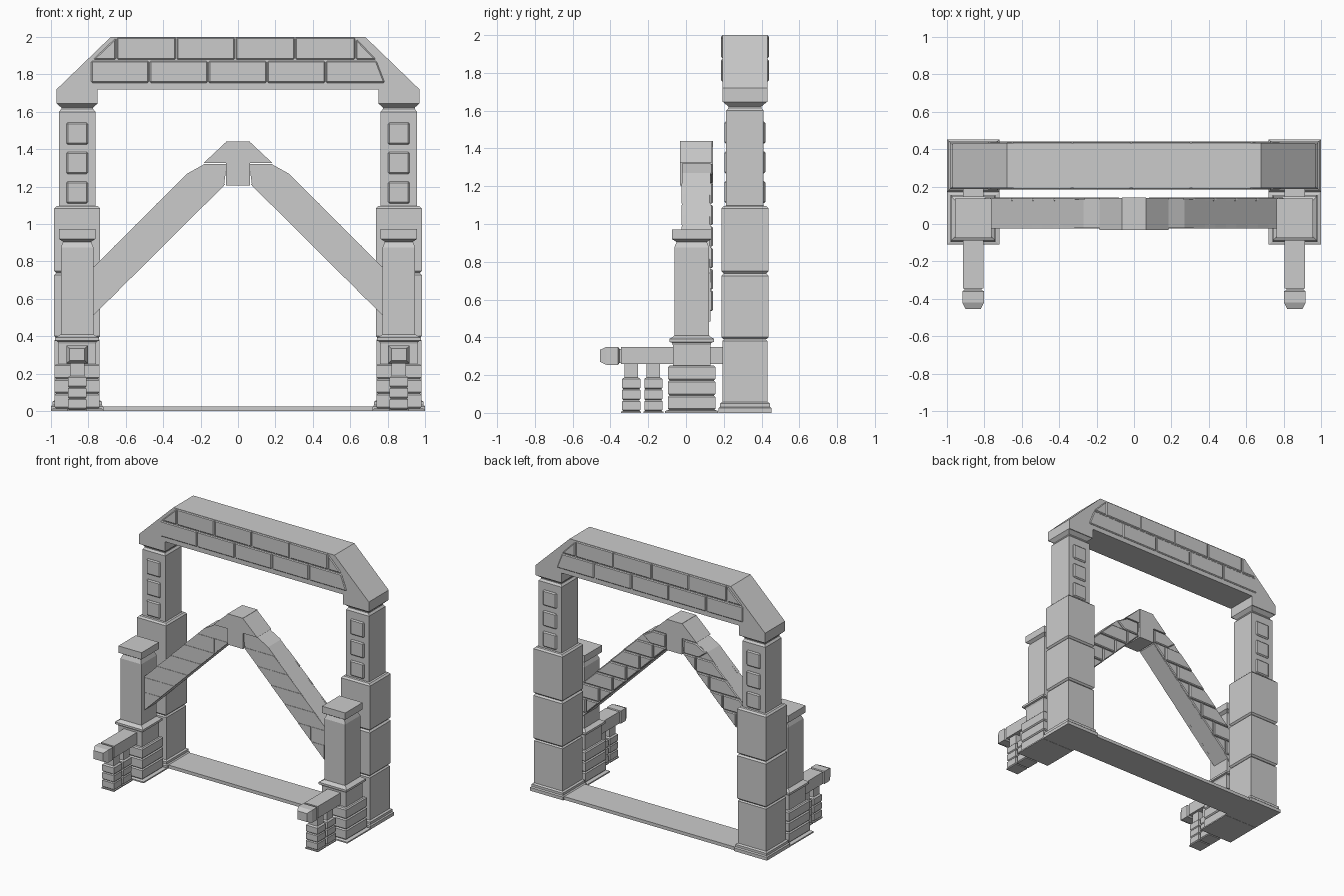
import bpy, bmesh
from mathutils import Matrix


def finish(name, bm, bevel=0):
    bmesh.ops.recalc_face_normals(bm, faces=bm.faces)
    me = bpy.data.meshes.new(name)
    bm.to_mesh(me)
    bm.free()
    ob = bpy.data.objects.new(name, me)
    bpy.context.collection.objects.link(ob)
    if bevel:
        m = ob.modifiers.new("bevel", "BEVEL")
        m.width, m.segments = bevel, 1
    return ob


def box(name, x0, x1, y0, y1, z0, z1, bevel=0):
    return prism(name, [(x0, z0), (x1, z0), (x1, z1), (x0, z1)], y0, y1, bevel)


def prism(name, pts, y0, y1, bevel=0):
    """Extrude an xz outline from y0 to y1."""
    bm = bmesh.new()
    a = [bm.verts.new((x, y0, z)) for x, z in pts]
    b = [bm.verts.new((x, y1, z)) for x, z in pts]
    bm.faces.new(a)
    bm.faces.new(b[::-1])
    for i in range(len(a)):
        j = (i + 1) % len(a)
        bm.faces.new((a[i], a[j], b[j], b[i]))
    return finish(name, bm, bevel)


def stack(name, loc, rings, rot=None):
    """Rectangular column through rings of (half x, half y, height)."""
    bm = bmesh.new()
    loops = [[bm.verts.new((sx * hx, sy * hy, z)) for sx, sy in
              ((-1, -1), (1, -1), (1, 1), (-1, 1))] for hx, hy, z in rings]
    bm.faces.new(loops[0][::-1])
    bm.faces.new(loops[-1])
    for a, b in zip(loops, loops[1:]):
        for i in range(4):
            j = (i + 1) % 4
            bm.faces.new((a[i], a[j], b[j], b[i]))
    if rot:
        bm.transform(rot)
    bm.transform(Matrix.Translation(loc))
    return finish(name, bm)


def block(hx, hy, z0, z1, c):
    """Rings of one chamfered stone in a stack."""
    return [(hx - c, hy - c, z0), (hx, hy, z0 + c), (hx, hy, z1 - c), (hx - c, hy - c, z1)]


# Threshold strip
box("threshold", -0.75, 0.75, 0.19, 0.44, 0, 0.025)

for s, side in ((-1, "left"), (1, "right")):
    cx = s * 0.86
    # Back column with foot, three stones, shaft and flared neck
    stack(side + "_back_column", (cx, 0.312, 0),
          [(0.14, 0.14, 0), (0.14, 0.14, 0.025), (0.132, 0.132, 0.032),
           (0.132, 0.132, 0.05), (0.12, 0.12, 0.058), (0.12, 0.12, 0.38), (0.11, 0.11, 0.39)]
          + block(0.123, 0.125, 0.39, 0.738, 0.012)
          + block(0.123, 0.125, 0.738, 1.095, 0.012)
          + [(0.097, 0.099, 1.097), (0.097, 0.099, 1.6), (0.085, 0.087, 1.615),
             (0.085, 0.087, 1.622), (0.11, 0.115, 1.645)])
    for z in (1.11, 1.268, 1.425):
        for y0, y1 in ((0.203, 0.225), (0.4, 0.421)):
            box(side + "_column_panel", cx - 0.058, cx + 0.058, y0, y1, z, z + 0.117, 0.008)

    # Front pillar on brick courses
    rings = [(0.14, 0.14, 0), (0.14, 0.14, 0.01), (0.125, 0.128, 0.014)]
    for z in (0.014, 0.093, 0.172):
        rings += block(0.12, 0.125, z, z + 0.079, 0.008)
    rings += [(0.1, 0.1, 0.252), (0.1, 0.1, 0.36), (0.105, 0.105, 0.372), (0.118, 0.118, 0.376),
              (0.118, 0.118, 0.392), (0.1, 0.1, 0.402), (0.087, 0.092, 0.41),
              (0.087, 0.092, 0.875), (0.075, 0.08, 0.905), (0.09, 0.096, 0.915),
              (0.098, 0.105, 0.92), (0.098, 0.105, 0.972)]
    stack(side + "_front_pillar", (cx, 0.03, 0), rings)

    # Low rail, its end knob and two brick posts
    box(side + "_rail", cx - 0.055, cx + 0.055, -0.345, 0.2, 0.26, 0.35)
    stack(side + "_rail_knob", (cx, 0, 0.302),
          [(0.045, 0.037, 0.335), (0.045, 0.037, 0.352), (0.058, 0.048, 0.36),
           (0.058, 0.048, 0.42), (0.04, 0.032, 0.455)], Matrix.Rotation(1.5707963, 4, "X"))
    for y in (-0.29, -0.173):
        rings = [(0.053, 0.053, 0), (0.053, 0.053, 0.008)]
        for z in (0.009, 0.068, 0.127):
            rings += block(0.05, 0.048, z, z + 0.058, 0.006)
        rings += [(0.038, 0.036, 0.187), (0.038, 0.036, 0.265)]
        stack(side + "_rail_post", (cx, y, 0), rings)

    # Sloping arch arm, with stepped bricks standing off the back face
    prism(side + "_arch_arm", [(s * x, z) for x, z in
          [(0.8, 0.74), (0.27, 1.27), (0.18, 1.32), (0.06, 1.32), (0.075, 1.205), (0.8, 0.485)]],
          -0.022, 0.13)
    for k in range(6):
        z0 = 0.537 + 0.1135 * k
        z1 = z0 + 0.1135
        xm = 1.285 - z0
        g = 0.003
        big = [(min(0.8, 1.54 - z0), z0 + g), (xm + g, z0 + g),
               (xm + g, z1 - g), (min(0.8, 1.54 - z1), z1 - g)]
        small = [(xm - g, z0 + g), (xm - g, z1 - g), (1.285 - z1, z1 - g)]
        for pts in (big, small):
            for y0, y1 in ((-0.025, 0.0), (0.12, 0.142)):
                prism(side + "_arch_brick", [(s * x, z) for x, z in pts], y0, y1,
                      0.006 if y0 > 0 else 0)
    crown = [(0.27, 1.268), (0.205, 1.218), (0.078, 1.218), (0.078, 1.318), (0.18, 1.318)]
    prism(side + "_arch_crown", [(s * x, z) for x, z in crown], 0.12, 0.142, 0.006)
    prism(side + "_arch_shoulder", [(s * x, z) for x, z in
          [(0.062, 1.325), (0.185, 1.325), (0.062, 1.44)]], -0.033, 0.138)

# Keystone
box("keystone", -0.064, 0.064, -0.033, 0.142, 1.205, 1.44)

# Top beam with cut corners
half = [(0.75, 1.72), (0.75, 1.645), (0.97, 1.645), (0.97, 1.72), (0.68, 2.0)]
prism("top_beam", half + [(-x, z) for x, z in half[::-1]], 0.192, 0.432)

# Brick facing on both sides of the beam
low = [-0.785, -0.475, -0.16, 0.155, 0.468, 0.785]
high = [-0.65, -0.33, -0.015, 0.305, 0.628]
g = 0.003
bricks = [[(a + g, 1.755), (b - g, 1.755), (b - g, 1.872), (a + g, 1.872)]
          for a, b in zip(low[1:-2], low[2:-1])]
bricks += [[(-0.785, 1.755), (-0.478, 1.755), (-0.478, 1.872), (-0.785, 1.872)],
           [(0.471, 1.755), (0.785, 1.755), (0.74, 1.872), (0.471, 1.872)]]
bricks += [[(a + g, 1.879), (b - g, 1.879), (b - g, 1.997), (a + g, 1.997)]
           for a, b in zip(high, high[1:])]
bricks += [[(-0.775, 1.879), (-0.653, 1.879), (-0.653, 1.995)],
           [(0.74, 1.879), (0.631, 1.879), (0.631, 1.99)]]
for pts in bricks:
    for y0, y1 in ((0.185, 0.2), (0.424, 0.439)):
        prism("beam_brick", pts, y0, y1, 0.006)
